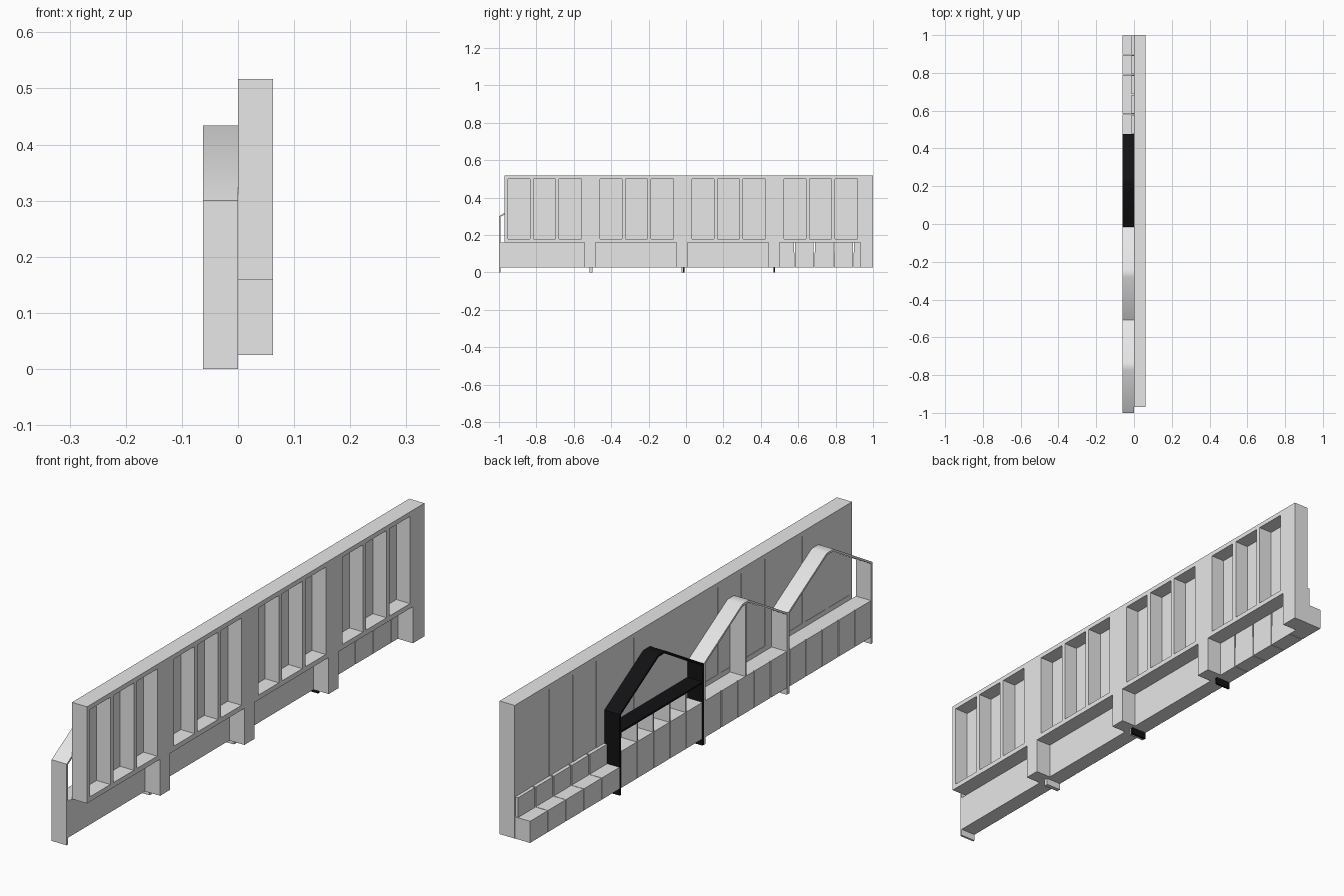
import bpy, bmesh, math

if "Cube" in bpy.data.objects:
    bpy.data.objects.remove(bpy.data.objects["Cube"])


def material(name, colour):
    m = bpy.data.materials.new(name)
    m.use_nodes = True
    m.diffuse_color = colour
    m.node_tree.nodes["Principled BSDF"].inputs["Base Color"].default_value = colour
    return m


grey = material("pale grey", (0.8, 0.8, 0.8, 1))
black = material("black", (0.006, 0.006, 0.007, 1))


def finish(name, bm, mat):
    bmesh.ops.recalc_face_normals(bm, faces=bm.faces)
    mesh = bpy.data.meshes.new(name)
    bm.to_mesh(mesh)
    bm.free()
    mesh.materials.append(mat)
    obj = bpy.data.objects.new(name, mesh)
    bpy.context.collection.objects.link(obj)
    return obj


def boxes(name, spans, mat=grey):
    """One object from (x0, x1, y0, y1, z0, z1) spans."""
    bm = bmesh.new()
    for x0, x1, y0, y1, z0, z1 in spans:
        verts = bmesh.ops.create_cube(bm, size=1)["verts"]
        for v in verts:
            v.co.x = x1 if v.co.x > 0 else x0
            v.co.y = y1 if v.co.y > 0 else y0
            v.co.z = z1 if v.co.z > 0 else z0
    return finish(name, bm, mat)


def select_only(obj):
    bpy.ops.object.select_all(action="DESELECT")
    obj.select_set(True)
    bpy.context.view_layer.objects.active = obj


BAY = 0.492
STARTS = [-1 + BAY * i for i in range(4)]
BACK, BASE, TOP = -0.062, 0.025, 0.16
PANELS = 5

# Wall with deep window recesses, thin panes and openings at the foot
wall = boxes("wall", [(0, 0.062, -0.97, 1, BASE, 0.517)])
cuts = []
for s in STARTS:
    cuts.append((-0.1, 0.1, s + 0.023, s + 0.457, -0.1, TOP))
    for k in range(3):
        y = s + 0.047 + 0.137 * k
        cuts.append((0.006, 0.1, y, y + 0.119, 0.178, 0.5))
        cuts.append((-0.1, 0.0015, y, y + 0.119, 0.178, 0.5))
# the first opening runs out past the wall end
cuts[0] = (-0.1, 0.1, -1.1, -0.543, -0.1, TOP)
cutter = boxes("wall_cutter", cuts)
cutter.hide_render = True
mod = wall.modifiers.new("openings", "BOOLEAN")
mod.operation = "DIFFERENCE"
mod.solver = "EXACT"
mod.object = cutter
select_only(wall)
bpy.ops.object.modifier_apply(modifier=mod.name)
bpy.data.objects.remove(cutter)

# Three counters with panelled fronts
GAP = 0.002
for i, s in enumerate(STARTS[:3]):
    y0, y1 = s + 0.008, s + BAY - 0.008
    spans = [(BACK + 0.003, 0, y0, y1, BASE, TOP)]
    step = (y1 - y0) / PANELS
    for k in range(PANELS):
        spans.append((BACK, BACK + 0.003, y0 + k * step + GAP, y0 + (k + 1) * step - GAP, BASE, TOP))
    boxes(f"counter_{i + 1}", spans)

# Low seats with a separate back cushion each
seat_start = STARTS[3]
step = (1 - seat_start) / PANELS
seats, cushions = [], []
for k in range(PANELS):
    y0 = seat_start + k * step + GAP / 2
    y1 = seat_start + (k + 1) * step - GAP / 2
    seats.append((BACK, 0, y0, y1, BASE, 0.105))
    cushions.append((-0.012, 0, y0 + GAP, y1 - GAP, 0.105, 0.178))
boxes("seats", seats)
boxes("seat_backs", cushions)


# Gabled ribbon frames standing around each counter
def gable(name, start, mat, t=0.008):
    half = BAY / 2
    outer = [(-half, 0), (-half, 0.3), (-0.02, 0.434), (0.02, 0.434), (half, 0.3), (half, 0)]
    inner = [(t - half, 0), (t - half, 0.3 - t / 2), (-0.018, 0.434 - t),
             (0.018, 0.434 - t), (half - t, 0.3 - t / 2), (half - t, 0)]
    bm = bmesh.new()
    mid = start + half
    o = [bm.verts.new((BACK, mid + y, z)) for y, z in outer]
    n = [bm.verts.new((BACK, mid + y, z)) for y, z in inner]
    faces = [bm.faces.new((o[i], o[i + 1], n[i + 1], n[i])) for i in range(len(o) - 1)]
    ext = bmesh.ops.extrude_face_region(bm, geom=faces)["geom"]
    for v in ext:
        if isinstance(v, bmesh.types.BMVert):
            v.co.x = 0
    obj = finish(name, bm, mat)
    select_only(obj)
    bpy.ops.object.shade_smooth_by_angle(angle=math.radians(40))


for i, (s, mat) in enumerate(zip(STARTS, (grey, grey, black))):
    gable(f"gable_frame_{i + 1}", s, mat)

# Upright divider in the middle of the second frame
mid = STARTS[1] + BAY / 2
boxes("frame_divider", [(BACK, 0, mid - 0.004, mid + 0.004, TOP, 0.428)])

# Shelf and pigeonhole dividers inside the black frame
y0, y1 = STARTS[2] + 0.008, STARTS[3] - 0.008
boxes("shelf", [(BACK, 0, y0, y1, 0.229, 0.236)], black)
step = (y1 - y0) / PANELS
boxes("shelf_dividers", [(BACK, 0, y0 + k * step - 0.003, y0 + k * step + 0.003, TOP, 0.229)
                         for k in range(1, PANELS)])
